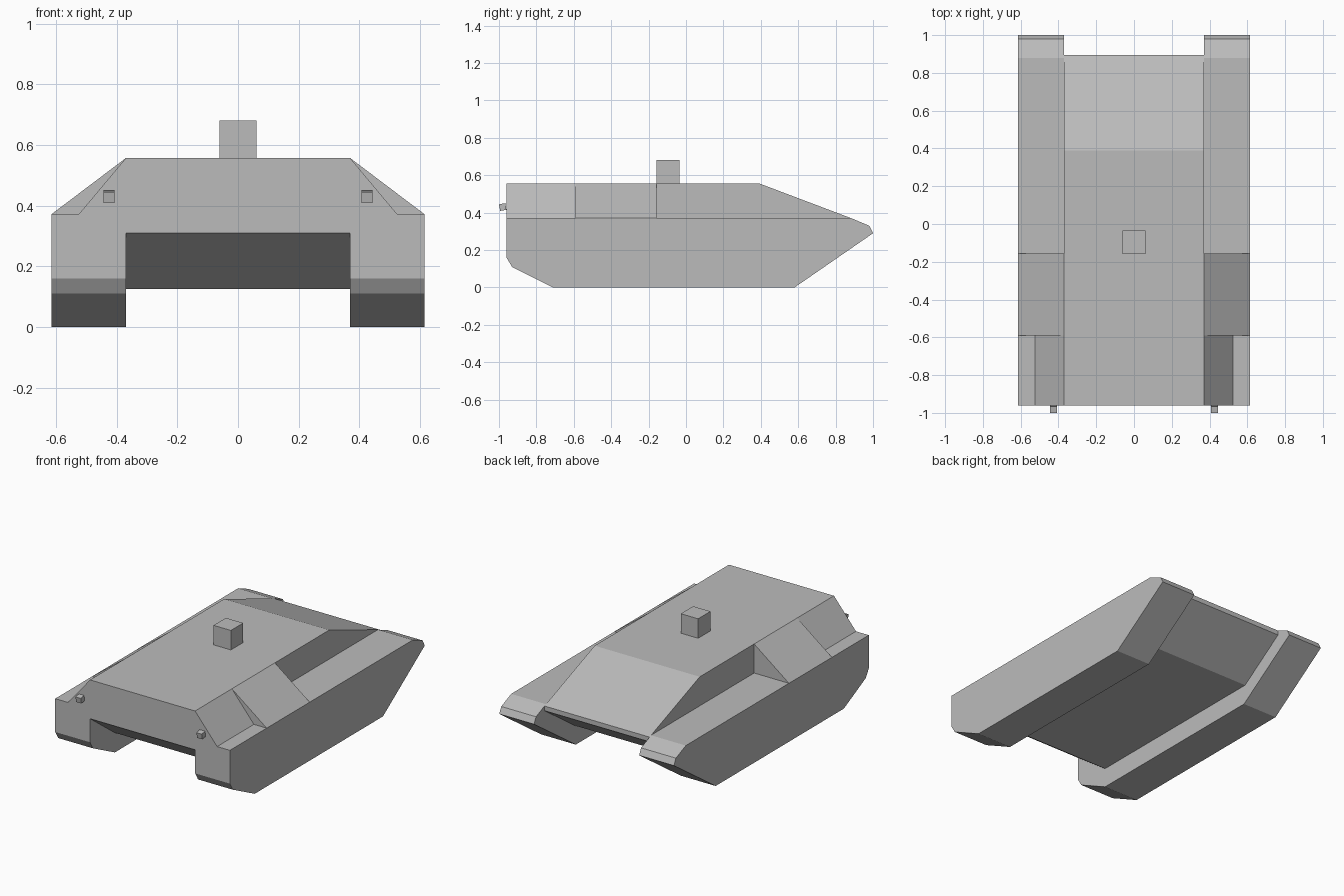
import bpy
import bmesh
from math import radians
from mathutils import Matrix

if "Cube" in bpy.data.objects:
    bpy.data.objects.remove(bpy.data.objects["Cube"], do_unlink=True)

GREY = (0.5, 0.5, 0.5, 1.0)
paint = bpy.data.materials.new("plain grey")
paint.use_nodes = True
paint.diffuse_color = GREY
paint.node_tree.nodes["Principled BSDF"].inputs["Base Color"].default_value = GREY


def finish(bm, name):
    bmesh.ops.recalc_face_normals(bm, faces=bm.faces[:])
    mesh = bpy.data.meshes.new(name)
    bm.to_mesh(mesh)
    bm.free()
    mesh.materials.append(paint)
    obj = bpy.data.objects.new(name, mesh)
    bpy.context.collection.objects.link(obj)
    return obj


def prism(name, profile, start, end, place):
    """Extrude a 2D profile; place(a, b, t) gives the 3D point."""
    bm = bmesh.new()
    rings = [[bm.verts.new(place(a, b, t)) for a, b in profile] for t in (start, end)]
    n = len(profile)
    for ring in rings:
        bm.faces.new(ring)
    for i in range(n):
        j = (i + 1) % n
        bm.faces.new((rings[0][i], rings[0][j], rings[1][j], rings[1][i]))
    return finish(bm, name)


def box(name, centre, size, tilt=0.0):
    bm = bmesh.new()
    matrix = (Matrix.Translation(centre) @ Matrix.Rotation(radians(tilt), 4, "X")
              @ Matrix.Diagonal((*size, 1.0)))
    bmesh.ops.create_cube(bm, size=1.0, matrix=matrix)
    return finish(bm, name)


INNER, OUTER = 0.37, 0.615
FRONT, DECK, ROOF = -0.96, 0.372, 0.557

# Central hull: side profile (y, z) extruded across x
hull = [(FRONT, ROOF), (0.39, ROOF), (0.895, 0.366), (0.895, 0.336),
        (0.59, 0.125), (-0.71, 0.125), (FRONT, 0.31)]
prism("hull", hull, -INNER, INNER, lambda y, z, x: (x, y, z))

# Running pods, shoulders and lamps on both sides
pod = [(FRONT, DECK), (FRONT, 0.16), (-0.93, 0.11), (-0.71, 0.0), (0.58, 0.0),
       (1.0, 0.29), (0.98, 0.33), (0.88, DECK)]
for side, s in (("left", 1), ("right", -1)):
    prism(side + "_pod", pod, s * INNER, s * OUTER, lambda y, z, x: (x, y, z))
    for part, width, y0, y1 in (("front_shoulder", 0.525, FRONT, -0.59),
                                ("middle_shoulder", OUTER, -0.59, -0.157)):
        wedge = [(s * INNER, DECK), (s * width, DECK), (s * INNER, ROOF)]
        prism(f"{side}_{part}", wedge, y0, y1, lambda x, z, y: (x, y, z))
    box(side + "_lamp", (s * 0.426, -0.98, 0.43), (0.037, 0.034, 0.036), 10)

# Roof block
box("roof_block", (0, -0.097, 0.618), (0.122, 0.124, 0.126))
